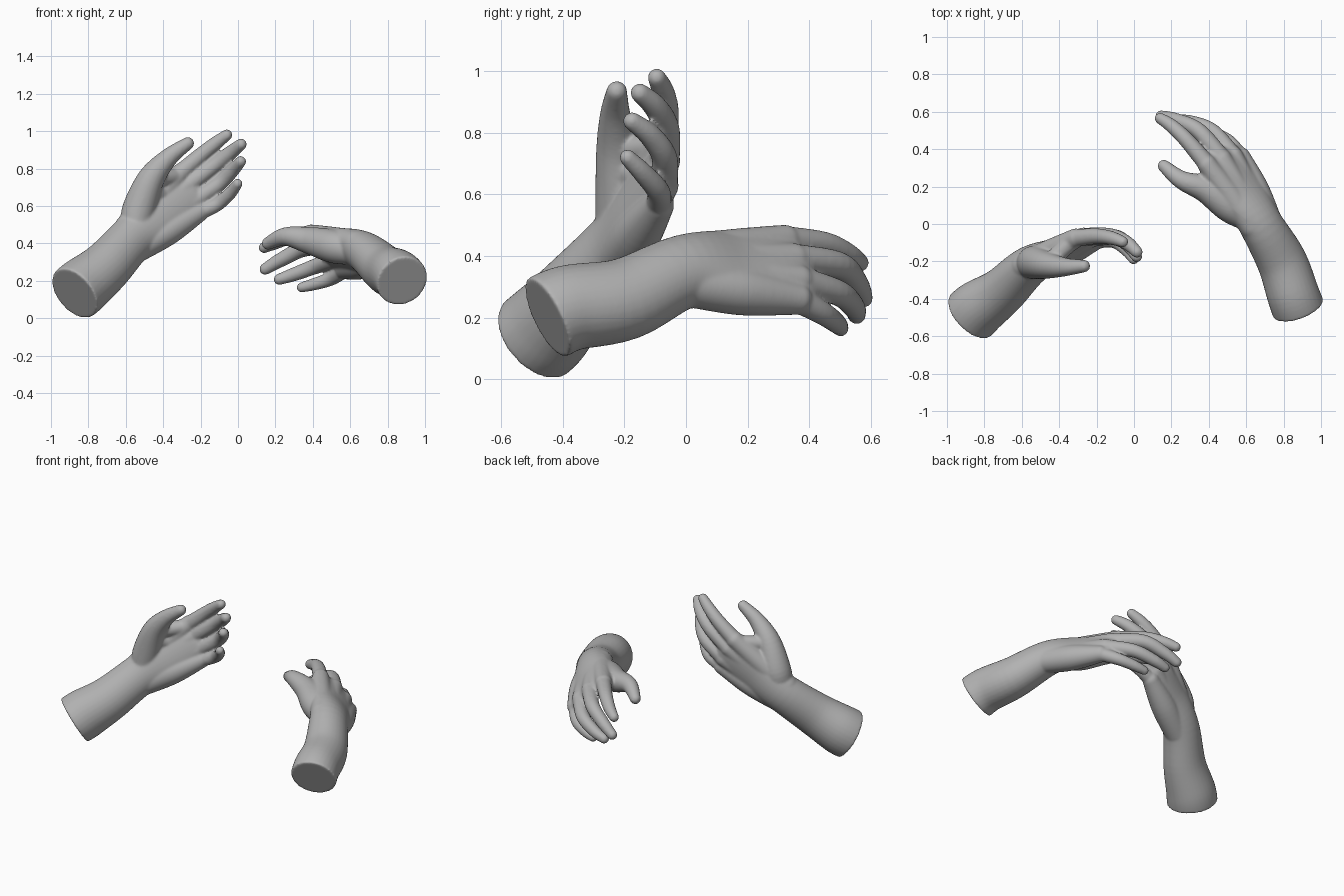
import bpy
import bmesh
import math
from mathutils import Vector, Matrix

cube = bpy.data.objects.get("Cube")
if cube:
    bpy.data.objects.remove(cube)

skin = bpy.data.materials.new("plain grey")
skin.use_nodes = True
grey = (0.45, 0.45, 0.45, 1)
skin.diffuse_color = grey
bsdf = skin.node_tree.nodes["Principled BSDF"]
bsdf.inputs["Base Color"].default_value = grey
bsdf.inputs["Roughness"].default_value = 0.7

SIDES = 32


def smooth_path(points, steps=6):
    """Catmull-Rom samples through tuples of any length."""
    pts = [points[0], *points, points[-1]]
    out = []
    for a, b, c, d in zip(pts, pts[1:], pts[2:], pts[3:]):
        for k in range(steps):
            t = k / steps
            out.append([q + t / 2 * (r - p + t * (2 * p - 5 * q + 4 * r - s + t * (3 * (q - r) + s - p)))
                        for p, q, r, s in zip(a, b, c, d)])
    out.append(list(points[-1]))
    return out


def loft(bm, sections, across, rounded=True):
    """Closed tube through (x, y, z, half width, half thickness) sections."""
    path = smooth_path(sections)
    centres = [Vector(s[:3]) for s in path]
    rings = []
    for i, s in enumerate(path):
        tangent = (centres[min(i + 1, len(path) - 1)] - centres[max(i - 1, 0)]).normalized()
        side = (across - across.dot(tangent) * tangent).normalized()
        up = tangent.cross(side)
        rings.append([bm.verts.new(centres[i] + side * s[3] * math.cos(a) + up * s[4] * math.sin(a))
                      for a in (math.tau * k / SIDES for k in range(SIDES))])
    for low, high in zip(rings, rings[1:]):
        for k in range(SIDES):
            n = (k + 1) % SIDES
            bm.faces.new((low[k], low[n], high[n], high[k]))
    bm.faces.new(rings[0][::-1])
    bm.faces.new(rings[-1])
    if rounded:
        for s, c in ((path[0], centres[0]), (path[-1], centres[-1])):
            bmesh.ops.create_uvsphere(bm, u_segments=SIDES, v_segments=12, radius=s[3],
                                      matrix=Matrix.Translation(c))


def tube(bm, points, radii, across):
    loft(bm, [(*p, r, r) for p, r in zip(points, radii)], across)


def build_hand(name, arm, arm_radius, fingers, thumb):
    bm = bmesh.new()
    fingers = [[Vector(p) for p in f] for f in fingers]
    thumb = [Vector(p) for p in thumb]
    arm = [Vector(p) for p in arm]
    wrist = arm[-1]
    knuckles = [f[0] for f in fingers]
    spread = knuckles[0] - knuckles[-1]
    across = spread.normalized()
    middle = sum(knuckles, Vector()) / len(knuckles)
    webs = sum((f[0].lerp(f[1], 0.4) for f in fingers), Vector()) / len(fingers)
    half = spread.length / 2

    # Forearm, wrist and palm as one flattened loft with a flat cut end
    sections = [(*arm[0], arm_radius, arm_radius),
                (*arm[1], arm_radius, arm_radius * 0.97),
                (*arm[2], 0.138, 0.128),
                (*wrist, 0.127, 0.106),
                (*wrist.lerp(middle, 0.5), half + 0.03, 0.077),
                (*middle, half + 0.01, 0.05),
                (*webs, half * 0.9, 0.028)]
    loft(bm, sections, across, rounded=False)

    # Fingers with the palm bones that carry them
    for i, f in enumerate(fingers):
        size = (1.0, 1.04, 1.0, 0.9)[i]
        root = wrist + across * (0.06 - 0.04 * i)
        heel = 0.078 if i == 3 else 0.066
        tube(bm, [root, root.lerp(f[0], 0.5), f[0]], [0.075, heel, 0.052], across)
        tube(bm, f, [r * size for r in (0.048, 0.042, 0.037, 0.03)], across)

    # Thumb, its fleshy base and the web towards the first finger
    ahead = (middle - wrist).normalized()
    tube(bm, [wrist.lerp(thumb[0], 0.4), *thumb], [0.08, 0.09, 0.073, 0.05, 0.034], ahead + across * 0.3)
    for along, r in ((0.35, 0.055), (0.65, 0.052), (0.95, 0.046)):
        palm = wrist.lerp(knuckles[0], along)
        tube(bm, [thumb[0].lerp(thumb[1], along), palm], [r, r], ahead)

    bmesh.ops.recalc_face_normals(bm, faces=bm.faces)
    mesh = bpy.data.meshes.new(name)
    bm.to_mesh(mesh)
    bm.free()
    mesh.materials.append(skin)
    obj = bpy.data.objects.new(name, mesh)
    bpy.context.collection.objects.link(obj)

    # Fuse the overlapping parts into one soft skin
    fuse = obj.modifiers.new("fuse", "REMESH")
    fuse.mode = "VOXEL"
    fuse.voxel_size = 0.007
    fuse.use_smooth_shade = True
    soften = obj.modifiers.new("soften", "SMOOTH")
    soften.factor = 0.5
    soften.iterations = 10


# Raised hand, palm to the front; each finger runs knuckle to tip
build_hand(
    "raised_hand",
    arm=[(-0.875, -0.49, 0.133), (-0.825, -0.445, 0.175), (-0.705, -0.36, 0.275), (-0.56, -0.225, 0.43)],
    arm_radius=0.155,
    fingers=[
        [(-0.31, -0.075, 0.775), (-0.20, -0.065, 0.87), (-0.12, -0.075, 0.935), (-0.06, -0.095, 0.98)],
        [(-0.27, -0.07, 0.71), (-0.13, -0.065, 0.815), (-0.04, -0.10, 0.885), (0.016, -0.15, 0.93)],
        [(-0.23, -0.075, 0.63), (-0.10, -0.07, 0.72), (-0.03, -0.115, 0.79), (0.014, -0.175, 0.838)],
        [(-0.21, -0.09, 0.565), (-0.11, -0.09, 0.61), (-0.04, -0.14, 0.67), (-0.002, -0.19, 0.72)],
    ],
    thumb=[(-0.53, -0.205, 0.58), (-0.465, -0.22, 0.745), (-0.37, -0.23, 0.86), (-0.268, -0.225, 0.935)],
)

# Reaching hand, palm turned inward and down
build_hand(
    "reaching_hand",
    arm=[(0.878, -0.452, 0.2), (0.85, -0.375, 0.232), (0.79, -0.2, 0.26), (0.677, 0.0, 0.352)],
    arm_radius=0.142,
    fingers=[
        [(0.39, 0.32, 0.45), (0.28, 0.45, 0.437), (0.20, 0.525, 0.405), (0.14, 0.565, 0.378)],
        [(0.47, 0.35, 0.39), (0.345, 0.498, 0.37), (0.225, 0.555, 0.31), (0.145, 0.577, 0.263)],
        [(0.53, 0.365, 0.32), (0.42, 0.495, 0.28), (0.30, 0.545, 0.235), (0.22, 0.555, 0.208)],
        [(0.57, 0.36, 0.26), (0.50, 0.445, 0.213), (0.41, 0.487, 0.183), (0.34, 0.503, 0.165)],
    ],
    thumb=[(0.51, 0.1, 0.385), (0.385, 0.185, 0.415), (0.255, 0.235, 0.437), (0.16, 0.31, 0.40)],
)
